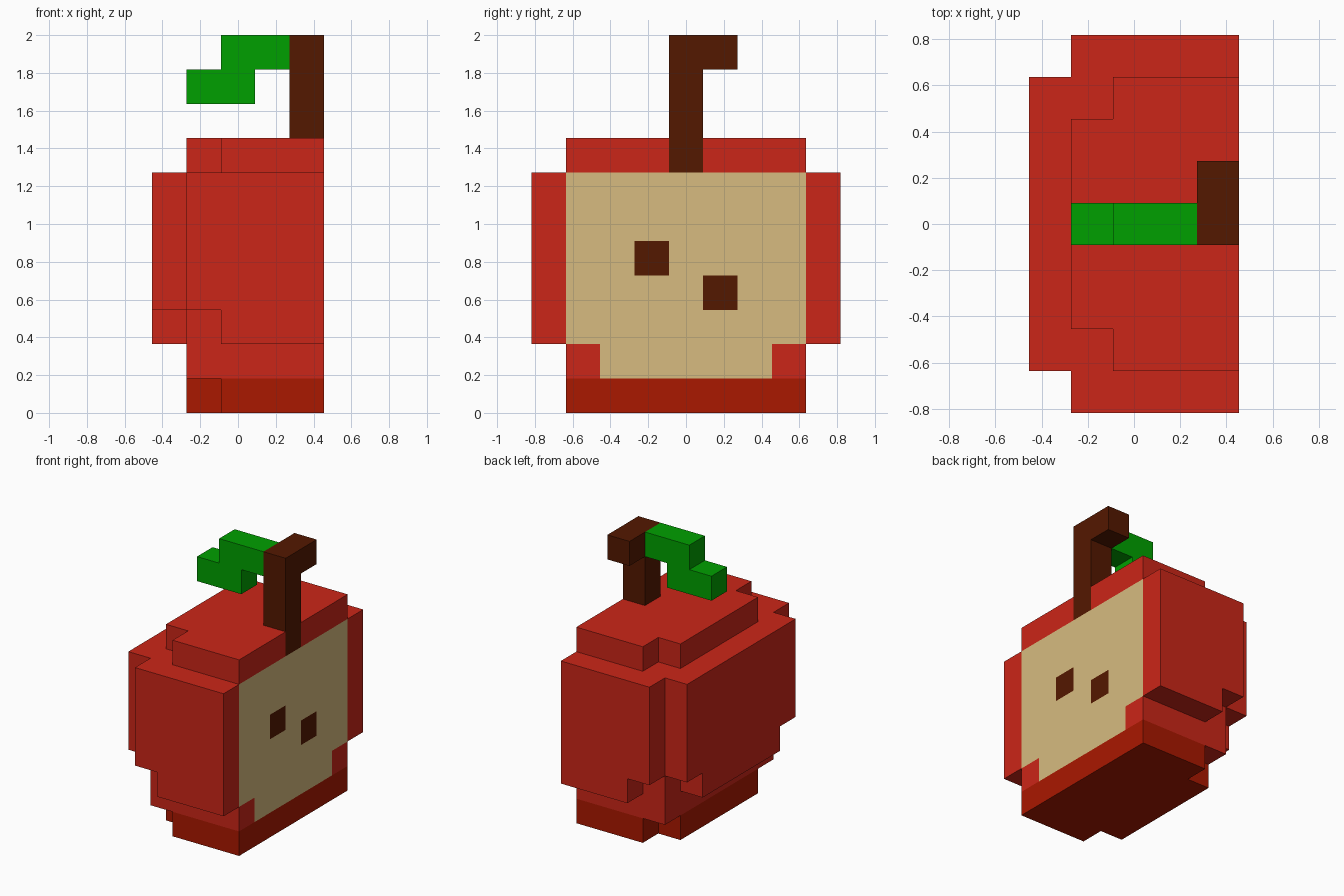
import bpy, bmesh
from itertools import product
from mathutils import Vector

if "Cube" in bpy.data.objects:
    bpy.data.objects.remove(bpy.data.objects["Cube"], do_unlink=True)

U = 2 / 11  # edge of one block


def material(name, r, g, b):
    """Flat material from linear values."""
    m = bpy.data.materials.new(name)
    m.use_nodes = True
    m.diffuse_color = (r, g, b, 1)
    m.node_tree.nodes["Principled BSDF"].inputs["Base Color"].default_value = (r, g, b, 1)
    return m


SKIN = material("red skin", 0.6, 0.019, 0.009)
FLESH = material("tan flesh", 0.68, 0.5, 0.215)
SHADE = material("dark red", 0.4, 0.009, 0.0)
WOOD = material("dark brown", 0.088, 0.009, 0.0)
GREEN = material("leaf green", 0.0, 0.353, 0.0)


def blocks(*boxes):
    """Cells covered by boxes given as inclusive x, y and z ranges."""
    cells = set()
    for box in boxes:
        cells.update(product(*(range(a, b + 1) for a, b in box)))
    return cells


# Stem with its bent tip, and the stepped leaf
stem = blocks([(2, 2), (0, 0), (7, 10)], [(2, 2), (0, 1), (10, 10)])
leaf = blocks([(0, 1), (0, 0), (10, 10)], [(-1, 0), (0, 0), (9, 9)])

# Base, narrower at the back
base = blocks([(0, 2), (-3, 3), (0, 0)], [(-1, -1), (-2, 2), (0, 0)])

# Body: core, side lobes, back slab and crown
body = blocks(
    [(-1, 2), (-3, 3), (1, 6)],
    [(0, 2), (-4, 4), (2, 6)], [(-1, -1), (-4, 4), (3, 6)],
    [(-2, -2), (-2, 2), (2, 6)], [(-2, -2), (-3, 3), (3, 6)],
    [(0, 2), (-3, 3), (7, 7)], [(-1, -1), (-2, 2), (7, 7)],
) - stem

solid = stem | leaf | base | body
SEEDS = {(-1, 4), (1, 3)}


def body_colour(cell, normal):
    """Cut face on +x shows flesh with two seeds; the rest is skin."""
    x, y, z = cell
    if normal.x > 0.5 and x == 2:
        if (y, z) in SEEDS:
            return 2
        if (2 <= z <= 6 and abs(y) <= 3) or (z == 1 and abs(y) <= 2):
            return 1
    return 0


def build(name, cells, mats, rule=lambda cell, normal: 0):
    """Make the outer shell of the cells and merge its flat faces."""
    bm = bmesh.new()
    for cell in sorted(cells):
        centre = Vector(cell) + Vector((0, 0, 0.5))
        for axis, sign in product(range(3), (-1, 1)):
            n = Vector((0, 0, 0))
            n[axis] = sign
            if tuple(int(c + d) for c, d in zip(cell, n)) in solid:
                continue
            u = Vector((0, 0, 0))
            u[(axis + 1) % 3] = 1
            v = n.cross(u)
            corners = [(u + v), (v - u), (-u - v), (u - v)]
            f = bm.faces.new([bm.verts.new((centre + (n + c) / 2) * U) for c in corners])
            f.material_index = rule(cell, n)
    bmesh.ops.remove_doubles(bm, verts=bm.verts, dist=U / 100)
    bmesh.ops.dissolve_limit(bm, angle_limit=0.01, verts=bm.verts, edges=bm.edges,
                             delimit={'MATERIAL'})
    mesh = bpy.data.meshes.new(name)
    bm.to_mesh(mesh)
    bm.free()
    for m in mats:
        mesh.materials.append(m)
    obj = bpy.data.objects.new(name, mesh)
    bpy.context.collection.objects.link(obj)


build("fruit_body", body, [SKIN, FLESH, WOOD], body_colour)
build("fruit_base", base, [SHADE])
build("stem", stem, [WOOD])
build("leaf", leaf, [GREEN])
